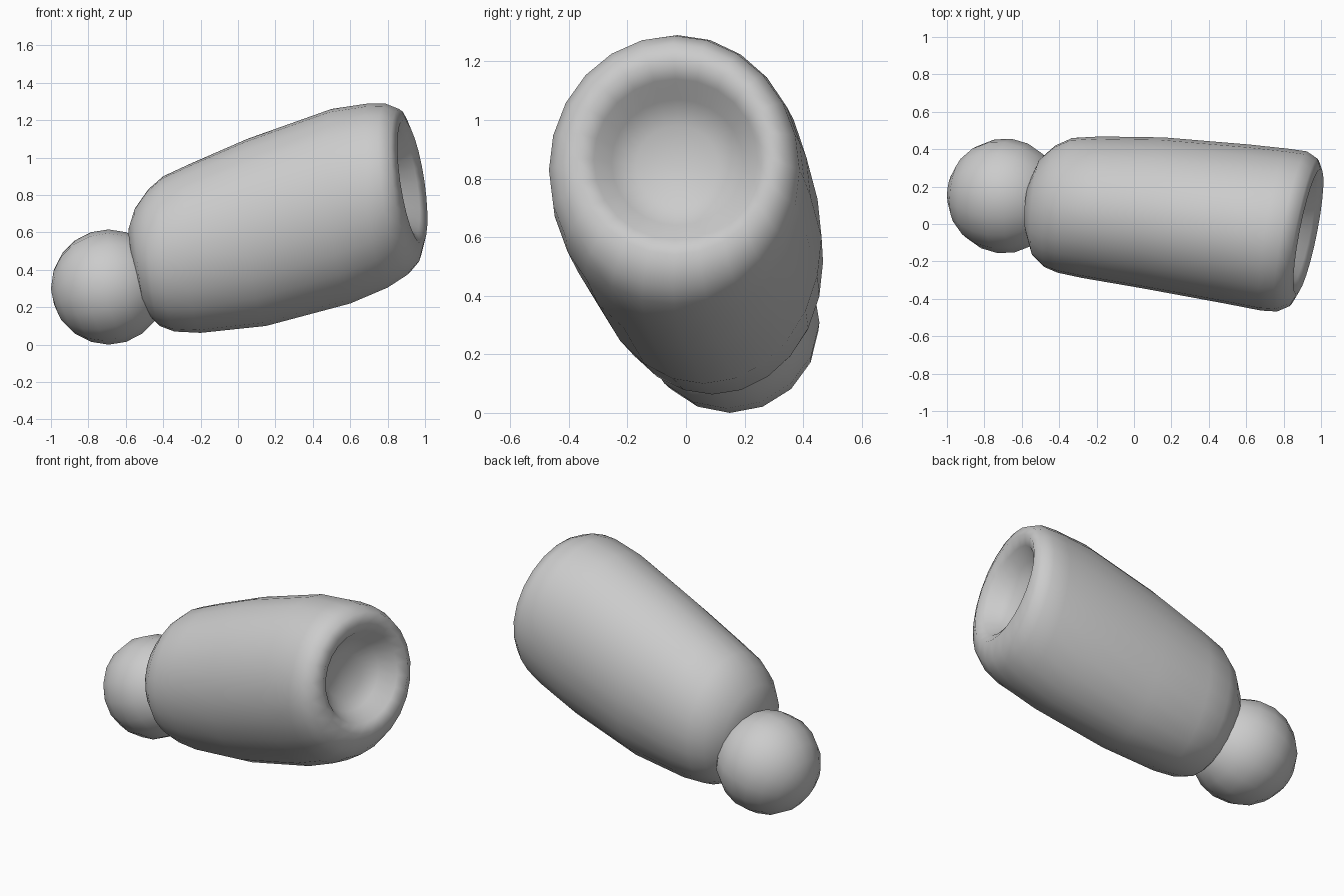
import bpy, bmesh, math
from mathutils import Vector

SEG = 24

# body rings: top x, top z, bottom x, bottom z, centre y, half width y, sideways lean x
RINGS = [
    (-0.585, 0.62, -0.53, 0.32, 0.09, 0.15, 0.01),
    (-0.55, 0.73, -0.49, 0.17, 0.09, 0.26, 0.02),
    (-0.48, 0.83, -0.42, 0.10, 0.095, 0.325, 0.03),
    (-0.40, 0.90, -0.34, 0.07, 0.10, 0.36, 0.04),
    (-0.26, 0.965, -0.20, 0.063, 0.09, 0.378, 0.05),
    (0.05, 1.10, 0.15, 0.10, 0.06, 0.403, 0.06),
    (0.50, 1.26, 0.60, 0.22, 0.00, 0.425, 0.065),
    (0.70, 1.29, 0.80, 0.305, -0.03, 0.433, 0.07),
    (0.79, 1.288, 0.90, 0.37, -0.04, 0.428, 0.08),
    (0.86, 1.26, 0.95, 0.43, -0.045, 0.395, 0.075),
    # rim crest, then down into the dish
    (0.885, 1.20, 0.98, 0.54, -0.04, 0.335, 0.065),
    (0.86, 1.14, 0.945, 0.59, -0.035, 0.28, 0.055),
    (0.79, 1.07, 0.85, 0.64, -0.03, 0.225, 0.04),
    (0.755, 0.98, 0.79, 0.71, -0.03, 0.14, 0.025),
]


def build_body():
    bm = bmesh.new()
    loops = []
    for tx, tz, bx, bz, cy, hy, lx in RINGS:
        top, bot = Vector((tx, cy, tz)), Vector((bx, cy, bz))
        c, v, u = (top + bot) / 2, (top - bot) / 2, Vector((lx, hy, 0))
        loops.append([bm.verts.new(c + u * math.cos(a) + v * math.sin(a))
                      for a in (2 * math.pi * i / SEG for i in range(SEG))])
    for a, b in zip(loops, loops[1:]):
        for i in range(SEG):
            j = (i + 1) % SEG
            bm.faces.new((a[i], a[j], b[j], b[i]))
    # closed back and dish floor
    for loop, pole in ((loops[0], (-0.57, 0.09, 0.47)), (loops[-1], (0.76, -0.03, 0.84))):
        p = bm.verts.new(pole)
        for i in range(SEG):
            bm.faces.new((loop[i], loop[(i + 1) % SEG], p))
    bmesh.ops.recalc_face_normals(bm, faces=bm.faces)
    for f in bm.faces:
        f.smooth = True
    mesh = bpy.data.meshes.new("hollow_body")
    bm.to_mesh(mesh)
    bm.free()
    obj = bpy.data.objects.new("hollow_body", mesh)
    bpy.context.collection.objects.link(obj)


build_body()

# ball partly sunk into the closed end
bpy.ops.mesh.primitive_uv_sphere_add(segments=16, ring_count=10, radius=0.308,
                                     location=(-0.692, 0.15, 0.308),
                                     rotation=(0, math.radians(72), math.radians(-7)))
ball = bpy.context.object
ball.name = "end_ball"
bpy.ops.object.shade_smooth()
